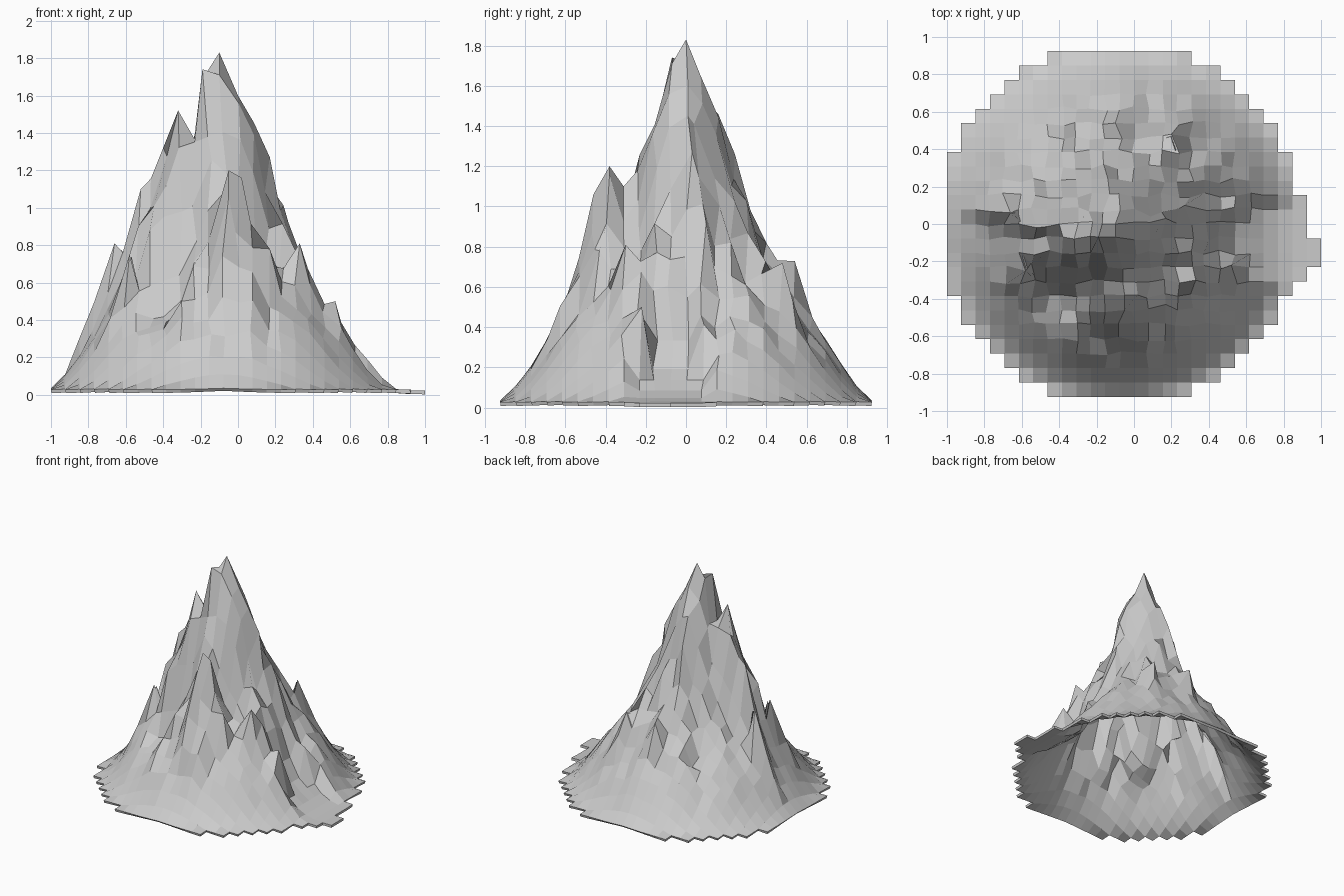
import bpy, bmesh, math, random

if "Cube" in bpy.data.objects:
    bpy.data.objects.remove(bpy.data.objects["Cube"])

random.seed(7)
STEP, CX, T = 0.077, -0.077, 0.02

# fall of the main cone with distance from the summit axis
CONE = [(0, 1.78), (.08, 1.64), (.17, 1.42), (.24, 1.14), (.3, .96), (.4, .8), (.5, .65),
        (.6, .48), (.7, .33), (.8, .17), (.87, .08), (.93, .03), (1.2, .022)]
# floor of the cave mouth and path on the right side, by x
FLOOR = [(.42, .46), (.5, .22), (.6, .15), (.7, .08), (.8, .035), (.9, .024), (1.1, .021)]
# summit and secondary crags: x, y, z
CRAGS = [(-.1, 0, 1.83), (-.19, -.07, 1.74), (-.1, -.07, 1.71), (-.17, .0, 1.72), (0, .01, 1.6),
         (.09, .04, 1.41), (.17, .03, 1.27), (-.32, -.08, 1.52), (-.4, 0, 1.32),
         (-.52, -.02, 1.1), (-.66, .06, .81), (-.05, -.38, 1.2), (.02, -.38, 1.16),
         (-.05, -.46, 1.06), (-.06, -.24, 1.18), (-.06, -.31, 1.1), (-.13, .16, 1.46),
         (.0, .3, 1.03), (-.1, .54, .73), (.33, -.3, .81), (.17, -.43, .78), (.27, .1, .92),
         (-.58, -.25, .75), (.52, -.22, .5), (.2, .48, .72)]
# hollows between the crags: x, y, depth
HOLLOWS = [(-.38, -.36, .26), (.37, .06, .2), (.1, -.25, .12), (-.36, .36, .12)]


def lerp_table(table, t):
    for (a, za), (b, zb) in zip(table, table[1:]):
        if t <= b:
            return za + (zb - za) * max(0, (t - a) / (b - a))
    return table[-1][1]


def height(x, y):
    dx, dy = x - CX, y
    r, ang = math.hypot(dx, dy), math.atan2(dy, dx)
    z = lerp_table(CONE, r)
    # radial gullies and broken rock on the middle slopes
    mid = max(0, min(1, (.85 - r) / .35)) * min(1, r / .2)
    z += mid * (.035 * math.sin(ang * 13 + 1) + .03 * math.sin(ang * 22) - .02
                + random.uniform(-.045, .035))
    for hx, hy, depth in HOLLOWS:
        z -= depth * math.exp(-((x - hx) ** 2 + (y - hy) ** 2) / .018)
    # each crag is a narrow ridge running down and outwards
    for px, py, pz in CRAGS[1:]:
        pr = math.hypot(px - CX, py) + 1e-6
        ux, uy = (px - CX) / pr, py / pr
        radial = (x - px) * ux + (y - py) * uy
        side = abs(-(x - px) * uy + (y - py) * ux)
        crag = pz - (2.65 * radial if radial > 0 else -3 * radial) - 3.6 * side
        if r < .8:
            z = max(z, crag)
    # cleft between the summit and the second crag
    if -.34 < x < -.2:
        z = min(z, 1.37)
    # cave mouth and path
    inner = .42 if abs(y + .08) < .09 else .56
    if x > inner and -.29 < y < .15:
        z = min(z, lerp_table(FLOOR, x))
    return max(z, .021)


def in_outline(x, y):
    return (math.hypot(x - CX, y) < .975 and abs(x - CX) < .92 and abs(y) < .92
            or 0 < x < .93 and -.31 < y < .155
            or 0 < x < 1.0 and -.235 < y < -.07)


# jittered terrain grid with a stepped round outline
bm = bmesh.new()
grid = {}


def vert(i, j):
    if (i, j) not in grid:
        x, y = CX + i * STEP, j * STEP
        k = .014 if math.hypot(x - CX, y) < .72 else 0
        z = height(x, y)
        grid[i, j] = bm.verts.new((x + random.uniform(-k, k), y + random.uniform(-k, k), z))
    return grid[i, j]


for i in range(-13, 15):
    for j in range(-13, 13):
        if in_outline(CX + (i + .5) * STEP, (j + .5) * STEP):
            bm.faces.new([vert(i, j), vert(i + 1, j), vert(i + 1, j + 1), vert(i, j + 1)])

# pin the nearest grid point to every crag tip
for px, py, pz in reversed(CRAGS):
    v = grid[round((px - CX) / STEP), round(py / STEP)]
    v.co = (px, py, pz)

mesh = bpy.data.meshes.new("mountain")
bm.to_mesh(mesh)
bm.free()
mountain = bpy.data.objects.new("mountain", mesh)
bpy.context.collection.objects.link(mountain)

# hollow shell of even thickness
shell = mountain.modifiers.new("shell", 'SOLIDIFY')
shell.thickness, shell.offset = T, -1
